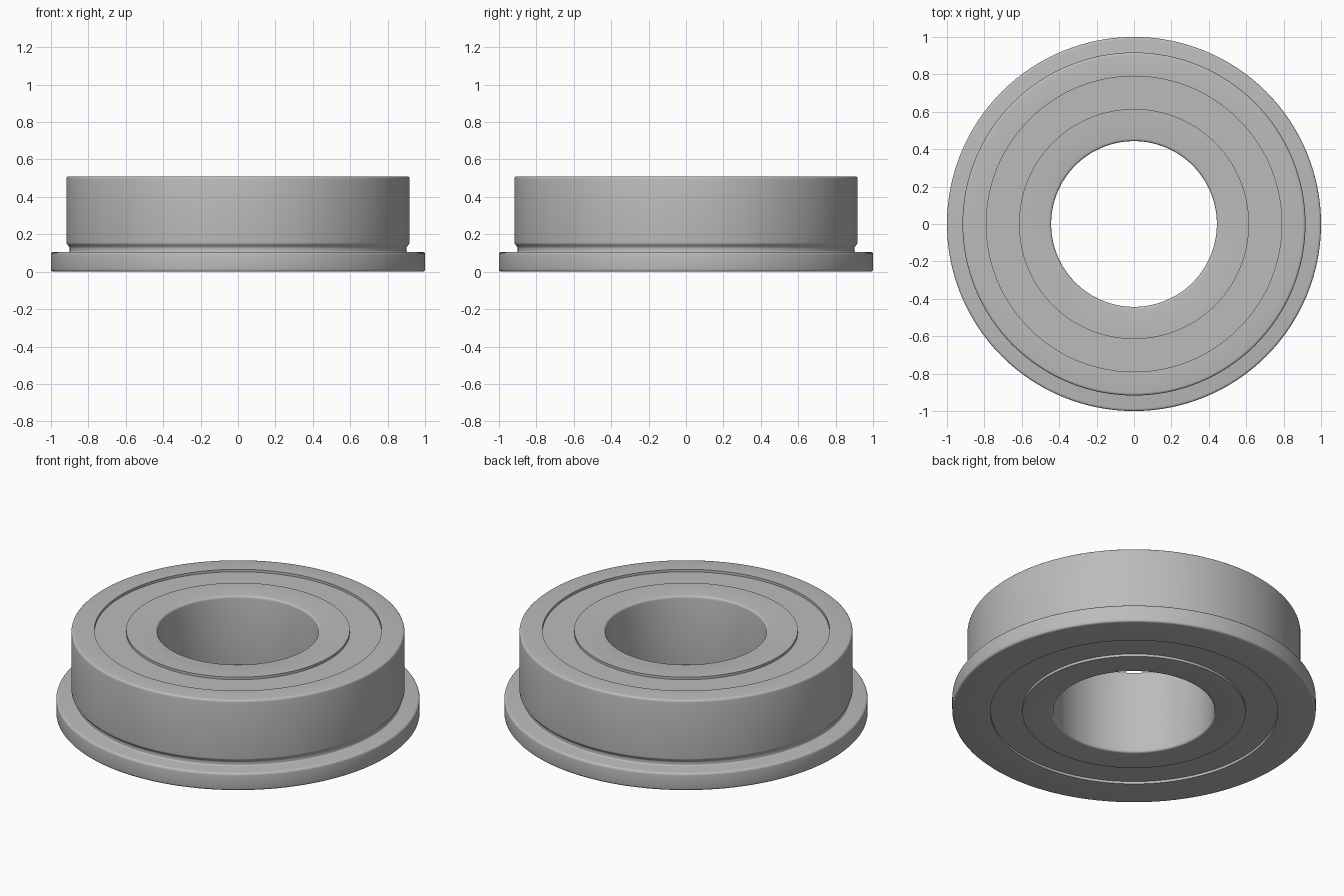
import bpy, bmesh, math

if "Cube" in bpy.data.objects:
    bpy.data.objects.remove(bpy.data.objects["Cube"])

SEGMENTS = 128
HEIGHT = 0.51

steel = bpy.data.materials.new("steel grey")
steel.diffuse_color = (0.5, 0.5, 0.5, 1)
steel.use_nodes = True
steel.node_tree.nodes["Principled BSDF"].inputs["Base Color"].default_value = steel.diffuse_color


def soften(points, radii, steps=3):
    """Round each profile corner by its radius (quadratic arc)."""
    out = []
    n = len(points)
    for i, (x, z) in enumerate(points):
        r = radii[i]
        if r == 0:
            out.append((x, z))
            continue
        ends = []
        for px, pz in (points[i - 1], points[(i + 1) % n]):
            d = math.hypot(px - x, pz - z)
            ends.append((x + (px - x) / d * r, z + (pz - z) / d * r))
        (ax, az), (bx, bz) = ends
        for k in range(steps + 1):
            t = k / steps
            out.append(((1 - t) ** 2 * ax + 2 * t * (1 - t) * x + t * t * bx,
                        (1 - t) ** 2 * az + 2 * t * (1 - t) * z + t * t * bz))
    return out


def lathe(name, profile):
    """Spin a closed (radius, z) profile around the z axis."""
    bm = bmesh.new()
    rings = []
    for s in range(SEGMENTS):
        a = 2 * math.pi * s / SEGMENTS
        rings.append([bm.verts.new((r * math.cos(a), r * math.sin(a), z))
                      for r, z in profile])
    n = len(profile)
    for s in range(SEGMENTS):
        a, b = rings[s], rings[(s + 1) % SEGMENTS]
        for i in range(n):
            j = (i + 1) % n
            bm.faces.new((a[i], b[i], b[j], a[j]))
    bmesh.ops.recalc_face_normals(bm, faces=bm.faces)
    mesh = bpy.data.meshes.new(name)
    bm.to_mesh(mesh)
    bm.free()
    mesh.materials.append(steel)
    obj = bpy.data.objects.new(name, mesh)
    bpy.context.collection.objects.link(obj)
    bpy.ops.object.select_all(action='DESELECT')
    bpy.context.view_layer.objects.active = obj
    obj.select_set(True)
    bpy.ops.object.shade_smooth_by_angle(angle=math.radians(35))
    return obj


# Outer ring with flange and a small relief groove above it
lathe("outer_ring", soften(
    [(0.79, 0), (1.0, 0), (1.0, 0.105), (0.9, 0.105), (0.9, 0.13),
     (0.917, 0.15), (0.917, HEIGHT), (0.79, HEIGHT)],
    [0, 0.014, 0.014, 0.008, 0.006, 0.006, 0.014, 0]))

# Inner ring with rounded bore edges
lathe("inner_ring", soften(
    [(0.443, 0), (0.615, 0), (0.615, HEIGHT), (0.443, HEIGHT)],
    [0.014, 0, 0, 0.014]))

# Slightly recessed shields, top and bottom
for name, z in (("lower_shield", 0.015), ("upper_shield", HEIGHT - 0.035)):
    lathe(name, [(0.61, z), (0.795, z), (0.795, z + 0.02), (0.61, z + 0.02)])
